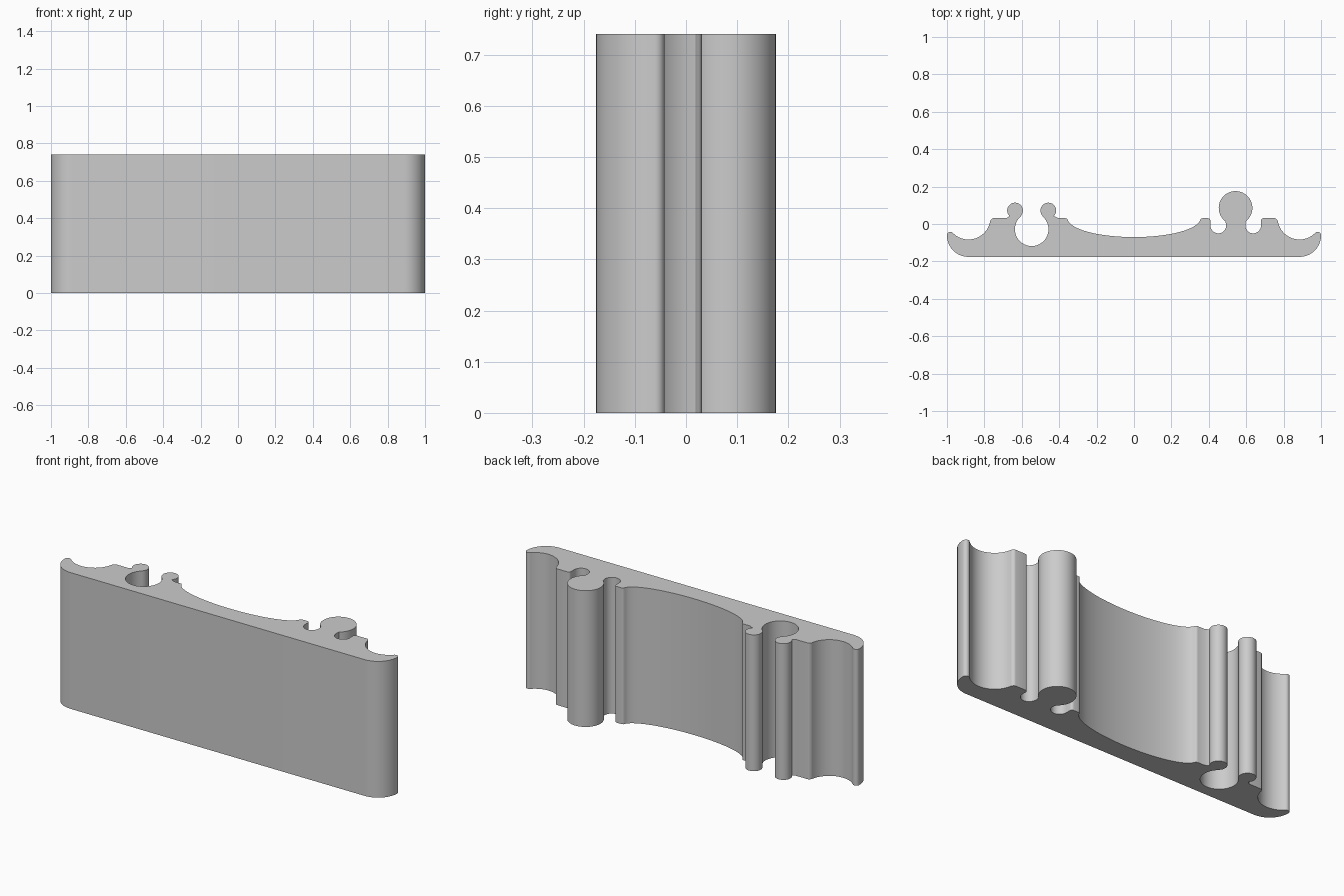
import bpy, bmesh
from math import radians, cos, sin, ceil

default = bpy.data.objects.get("Cube")
if default:
    bpy.data.objects.remove(default, do_unlink=True)

HEIGHT = 0.74
BASE = -0.176
outline = []


def arc(cx, cy, rx, start, end, ry=None, step=9):
    """Append an arc to the outline; angles in degrees, either direction."""
    ry = ry or rx
    n = max(2, ceil(abs(end - start) / step))
    for i in range(n + 1):
        a = radians(start + (end - start) * i / n)
        outline.append((cx + rx * cos(a), cy + ry * sin(a)))


# Right end: rounded edge, lip and scoop
arc(0.885, BASE + 0.115, 0.115, 270, 360)
arc(0.982, -0.06, 0.018, 10, 136, step=15)
arc(0.885, 0.035, 0.118, -46, -172)

# Right connector: shoulder, groove, round bead, groove, shoulder
arc(0.752, 0.017, 0.014, 20, 90, step=20)
arc(0.692, 0.017, 0.014, 90, 180, step=20)
arc(0.637, -0.008, 0.042, 0, -180)
arc(0.543, 0.086, 0.09, -53, 233)
arc(0.451, -0.008, 0.042, 0, -180)
arc(0.395, 0.017, 0.014, 0, 90, step=20)
arc(0.367, 0.017, 0.014, 90, 150, step=20)

# Shallow central hollow
arc(0, 0.03, 0.355, -8, -172, ry=0.1, step=5)

# Left connector: shoulder, small bead, round socket, small bead, shoulder
arc(-0.367, 0.017, 0.014, 30, 90, step=20)
outline.append((-0.405, 0.031))
arc(-0.458, 0.072, 0.042, -45, 222)
arc(-0.547, -0.028, 0.09, 51, -231)
arc(-0.636, 0.072, 0.042, -42, 225)
outline.append((-0.682, 0.031))
arc(-0.752, 0.017, 0.014, 90, 160, step=20)

# Left end: scoop, lip and rounded edge
arc(-0.885, 0.035, 0.118, -8, -134)
arc(-0.982, -0.06, 0.018, 44, 170, step=15)
arc(-0.885, BASE + 0.115, 0.115, 180, 270)

# Extrude the outline upward
bm = bmesh.new()
face = bm.faces.new([bm.verts.new((x, y, 0)) for x, y in outline])
result = bmesh.ops.extrude_face_region(bm, geom=[face], use_keep_orig=True)
top = [g for g in result["geom"] if isinstance(g, bmesh.types.BMVert)]
bmesh.ops.translate(bm, verts=top, vec=(0, 0, HEIGHT))
bmesh.ops.remove_doubles(bm, verts=bm.verts, dist=0.0005)
bmesh.ops.recalc_face_normals(bm, faces=bm.faces)
mesh = bpy.data.meshes.new("interlocking_strip")
bm.to_mesh(mesh)
bm.free()

strip = bpy.data.objects.new("interlocking_strip", mesh)
bpy.context.collection.objects.link(strip)

# Plain grey material
grey = bpy.data.materials.new("light grey")
grey.use_nodes = True
colour = (0.6, 0.6, 0.6, 1)
grey.diffuse_color = colour
grey.node_tree.nodes["Principled BSDF"].inputs["Base Color"].default_value = colour
mesh.materials.append(grey)

# Smooth curved walls, crisp end caps and corners
bpy.ops.object.select_all(action="DESELECT")
strip.select_set(True)
bpy.context.view_layer.objects.active = strip
bpy.ops.object.shade_smooth_by_angle(angle=radians(30))
